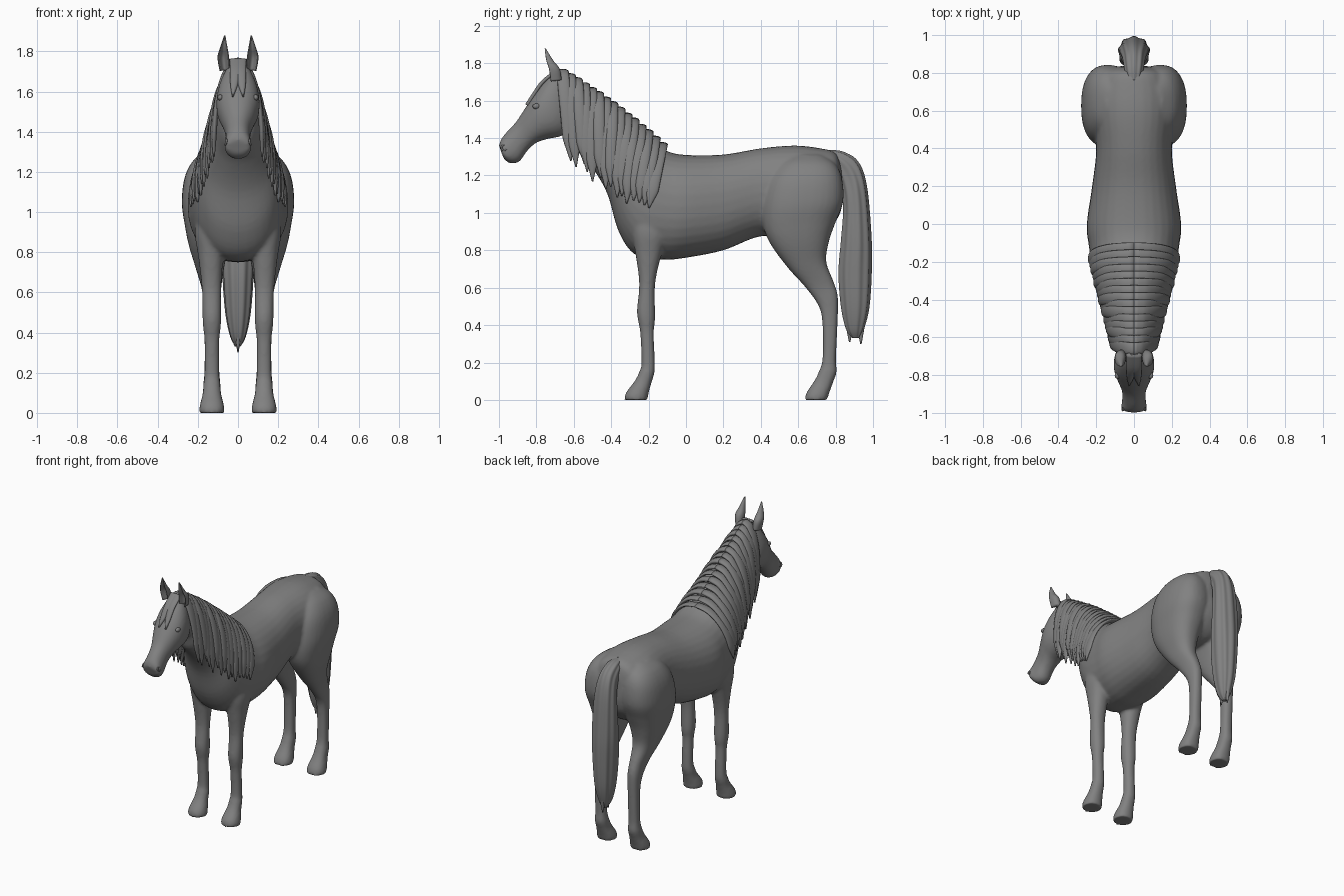
import bpy
import bmesh
import math
import random
from mathutils import Matrix, Vector

random.seed(4)
if "Cube" in bpy.data.objects:
    bpy.data.objects.remove(bpy.data.objects["Cube"], do_unlink=True)

# One plain grey for the whole animal
grey = bpy.data.materials.new("plain grey")
grey.use_nodes = True
grey.diffuse_color = (.22, .22, .22, 1)
grey.node_tree.nodes["Principled BSDF"].inputs["Base Color"].default_value = (.22, .22, .22, 1)


def smooth_keys(keys, steps):
    """Catmull-Rom interpolation between key sections."""
    result = []
    last = len(keys) - 1
    for i in range(last):
        a, b, c, d = keys[max(i - 1, 0)], keys[i], keys[i + 1], keys[min(i + 2, last)]
        for k in range(steps):
            t = k / steps
            result.append([
                q + t * (r - p) / 2 + t * t * (p - 2.5 * q + 2 * r - s / 2)
                + t ** 3 * (1.5 * (q - r) + (s - p) / 2)
                for p, q, r, s in zip(a, b, c, d)])
    result.append(list(keys[-1]))
    return result


def loft(bm, keys, side=1, sides=32, steps=5, power=2.2, flutes=0, depth=0, hollow=0):
    """Skin oval sections: first edge (y, z), second edge (y, z), half width, centre x, lift."""
    rings = []
    for key in smooth_keys(keys, steps):
        y0, z0, y1, z1, width, centre, lift = (list(key) + [0, 0])[:7]
        mid = Vector((centre, (y0 + y1) / 2, (z0 + z1) / 2))
        along = Vector((0, (y1 - y0) / 2, (z1 - z0) / 2))
        across = Vector((width, 0, lift))
        ring = []
        for n in range(sides):
            angle = math.tau * n / sides
            c, s = math.cos(angle), math.sin(angle)
            c = math.copysign(abs(c) ** (2 / power), c)
            s = math.copysign(abs(s) ** (2 / power), s)
            c *= 1 - hollow * max(0, -c) ** 3
            swell = 1 + depth * math.cos(flutes * angle)
            point = mid + (along * c + across * s) * swell
            point.x *= side
            ring.append(bm.verts.new(point))
        rings.append(ring)
    faces = [bm.faces.new(rings[0]), bm.faces.new(rings[-1])]
    for low, high in zip(rings, rings[1:]):
        for n in range(sides):
            m = (n + 1) % sides
            faces.append(bm.faces.new((low[n], low[m], high[m], high[n])))
    bmesh.ops.recalc_face_normals(bm, faces=faces)


def finish(bm, name, mirrored=False):
    mesh = bpy.data.meshes.new(name)
    bm.to_mesh(mesh)
    bm.free()
    mesh.materials.append(grey)
    for face in mesh.polygons:
        face.use_smooth = True
    obj = bpy.data.objects.new(name, mesh)
    bpy.context.collection.objects.link(obj)
    if mirrored:
        obj.modifiers.new("both sides", 'MIRROR').use_mirror_merge = False
    return obj


# Trunk and neck: back edge, belly edge, half width
trunk = [
    (.83, 1.25, .84, 1.06, .07), (.80, 1.32, .81, .97, .16),
    (.72, 1.345, .72, .88, .21), (.58, 1.36, .58, .86, .22),
    (.40, 1.345, .40, .875, .20), (.2, 1.312, .2, .80, .222),
    (0, 1.31, 0, .76, .25), (-.1, 1.33, -.12, .75, .24),
    (-.18, 1.38, -.27, .775, .222), (-.25, 1.435, -.36, .90, .20),
    (-.32, 1.495, -.42, 1.10, .165), (-.42, 1.58, -.5, 1.24, .13),
    (-.52, 1.655, -.58, 1.33, .105), (-.62, 1.72, -.61, 1.42, .09),
    (-.68, 1.75, -.66, 1.50, .075)]

# Head: brow edge, jaw edge, half width
head = [
    (-.66, 1.75, -.61, 1.55, .05), (-.71, 1.745, -.62, 1.45, .085),
    (-.76, 1.70, -.67, 1.41, .105), (-.81, 1.635, -.74, 1.395, .105),
    (-.86, 1.56, -.80, 1.375, .085), (-.91, 1.485, -.85, 1.33, .064),
    (-.965, 1.425, -.89, 1.275, .062), (-.99, 1.39, -.94, 1.265, .067),
    (-1, 1.36, -.975, 1.29, .054)]

# Legs: front edge, rear edge, half width, centre x
front_leg = [
    (-.30, 1.05, -.06, 1.05, .08, .12), (-.29, .9, -.09, .9, .08, .135),
    (-.27, .78, -.13, .78, .063, .135), (-.25, .62, -.165, .62, .048, .132),
    (-.262, .47, -.165, .44, .046, .13), (-.245, .36, -.172, .36, .037, .13),
    (-.238, .2, -.167, .2, .037, .13), (-.25, .15, -.17, .14, .042, .13),
    (-.275, .1, -.185, .09, .046, .13), (-.32, .04, -.20, .035, .06, .13),
    (-.33, 0, -.205, 0, .063, .13)]
hind_leg = [
    (.57, 1.31, .73, 1.31, .05, .1), (.50, 1.26, .80, 1.26, .10, .12),
    (.44, 1.17, .835, 1.18, .13, .135), (.41, 1.04, .84, 1.06, .14, .14),
    (.415, .92, .80, .95, .125, .14), (.46, .82, .765, .85, .10, .145),
    (.55, .70, .75, .74, .07, .14), (.64, .60, .79, .63, .048, .132),
    (.71, .5, .812, .55, .041, .13), (.73, .4, .81, .4, .037, .13),
    (.73, .22, .802, .22, .037, .13), (.71, .15, .805, .15, .042, .13),
    (.685, .1, .785, .09, .046, .13), (.645, .04, .765, .035, .06, .13),
    (.635, 0, .755, 0, .063, .13)]

# Fuse the trunk, head and legs into one smooth skin
bm = bmesh.new()
loft(bm, trunk)
loft(bm, head)
for side in (1, -1):
    loft(bm, front_leg, side)
    loft(bm, hind_leg, side, power=2.4)
body = finish(bm, "body")
fuse = body.modifiers.new("fuse", 'REMESH')
fuse.mode = 'VOXEL'
fuse.voxel_size = .01
fuse.use_smooth_shade = True
relax = body.modifiers.new("relax", 'SMOOTH')
relax.factor = .5
relax.iterations = 6

# Ears with a hollow facing forward
bm = bmesh.new()
loft(bm, [(-.745, 1.70, -.665, 1.71, .026, .066), (-.755, 1.77, -.675, 1.77, .029, .073),
          (-.762, 1.82, -.71, 1.815, .019, .071), (-.758, 1.88, -.75, 1.88, .003, .066)],
     hollow=1.2)
finish(bm, "ears", True)

# Eyes
bm = bmesh.new()
bmesh.ops.create_uvsphere(bm, u_segments=20, v_segments=12, radius=.02, matrix=(
    Matrix.Translation((.088, -.80, 1.57)) @ Matrix.Diagonal((.7, 1, .75, 1))))
finish(bm, "eyes", True)

# Nostril rims
bpy.ops.mesh.primitive_torus_add(
    major_radius=.014, minor_radius=.005, major_segments=20, minor_segments=8,
    location=(0, 0, 0))
nostrils = bpy.context.object
nostrils.name = "nostrils"
nostrils.data.transform(Matrix.Translation((.059, -.973, 1.348))
                        @ Matrix.Rotation(math.radians(75), 4, 'Y'))
nostrils.data.materials.append(grey)
bpy.ops.object.shade_smooth()
nostrils.modifiers.new("both sides", 'MIRROR').use_mirror_merge = False

# Mane: overlapping locks draped from the crest down each side
bm = bmesh.new()
locks, samples = 15, 12
for i in range(locks):
    s = i / (locks - 1)
    bulge = math.sin(math.pi * s)
    crest_y, crest_z = -.66 + .53 * s, 1.757 - .39 * s + .02 * bulge
    tip_y = -.61 + .41 * s + random.uniform(-.01, .01)
    tip_z = 1.30 - .27 * s - .04 * bulge + random.uniform(-.03, .03)
    reach = .12 + .115 * s
    thick = random.uniform(.011, .017)
    keys = []
    for k in range(samples):
        t = (k / (samples - 1)) ** 1.4
        y = crest_y + (tip_y - crest_y) * t
        z = crest_z + (tip_z - crest_z) * t
        x = reach * math.sqrt(1 - (1 - t) ** 2.5)
        taper = min(1, (1.03 - t) / .28)
        tilt = math.pi / 2 * (1 - t) ** 3
        half = .033 * taper
        keys.append((y - half, z, y + half, z, thick * taper ** .5 * math.cos(tilt),
                     x, thick * math.sin(tilt)))
    loft(bm, keys, sides=14, steps=2, power=2)
finish(bm, "mane", True)

# Forelock lying on the brow
bm = bmesh.new()
for shift in (-1, 1):
    keys = []
    for y, z, width, x in ((-.69, 1.76, .03, .012), (-.765, 1.70, .026, .014),
                           (-.815, 1.63, .018, .02), (-.85, 1.575, .003, .026)):
        keys.append((y - .009, z + .006, y + .009, z - .006, width, x * shift))
    loft(bm, keys, sides=16)
finish(bm, "forelock")

# Tail with fluted hair and loose wisps at the end
bm = bmesh.new()
loft(bm, [(.74, 1.27, .76, 1.335, .035), (.80, 1.22, .84, 1.325, .05),
          (.83, 1.13, .92, 1.27, .06), (.84, 1.01, .965, 1.14, .074),
          (.828, .85, .988, .88, .082), (.815, .68, .99, .7, .076),
          (.828, .5, .978, .5, .062), (.855, .38, .95, .38, .038),
          (.89, .33, .925, .33, .012)],
     sides=72, flutes=9, depth=.045)
for x, y, tip in ((-.028, .90, .33), (.026, .91, .35), (0, .875, .31), (0, .935, .30)):
    loft(bm, [(y - .03, .56, y + .03, .56, .025, x), (y - .025, .43, y + .025, .43, .022, x),
              (y - .004, tip, y + .004, tip, .003, x / 2)], sides=12)
finish(bm, "tail")
